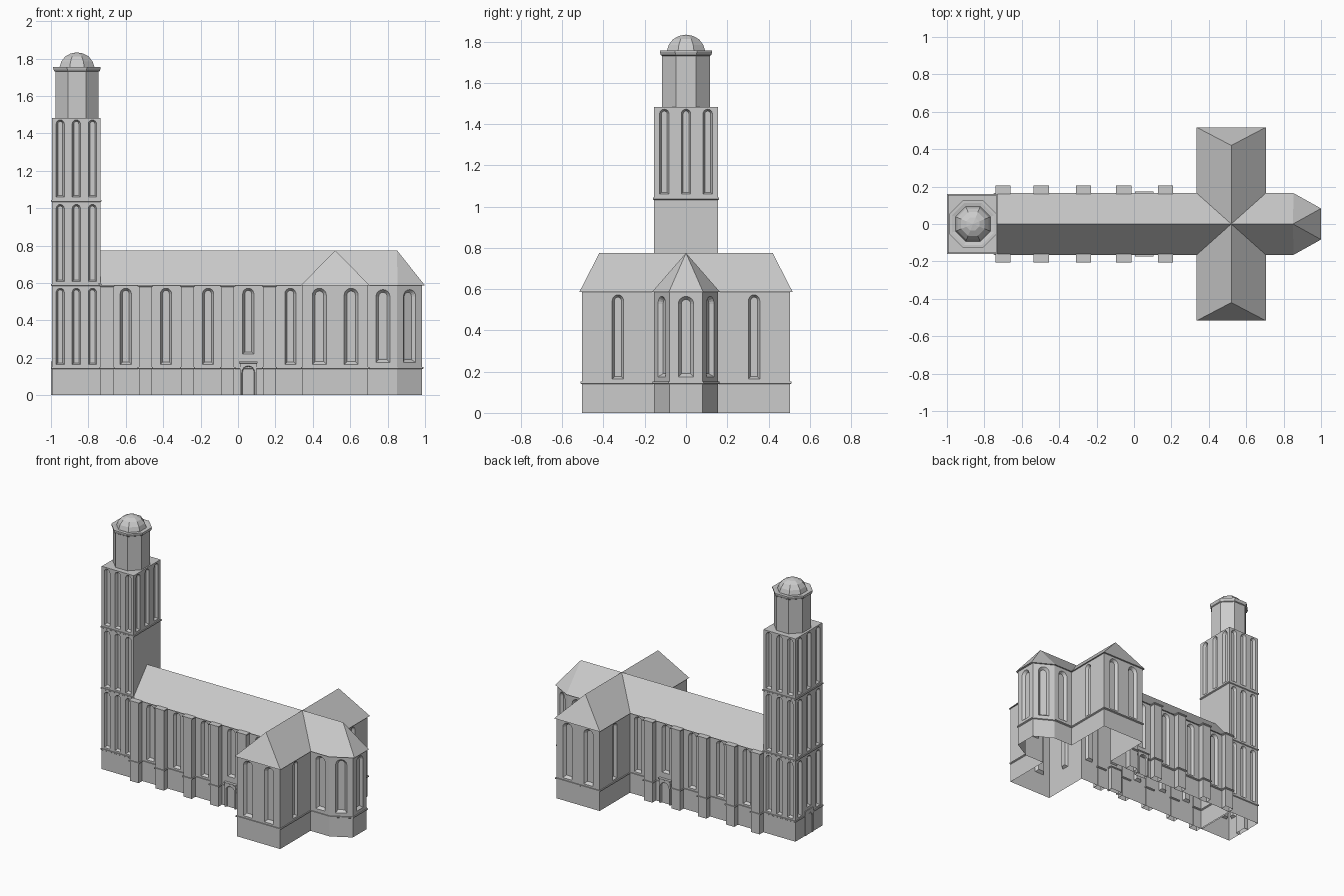
import bpy, bmesh, math
from mathutils import Vector

if "Cube" in bpy.data.objects:
    bpy.data.objects.remove(bpy.data.objects["Cube"])


def add_object(name, bm, fix=True):
    if fix:
        bmesh.ops.recalc_face_normals(bm, faces=bm.faces[:])
    me = bpy.data.meshes.new(name)
    bm.to_mesh(me)
    bm.free()
    ob = bpy.data.objects.new(name, me)
    bpy.context.collection.objects.link(ob)
    return ob


def loft(bm, loops, cap_first=True, cap_last=True):
    """Skin closed loops of equal length."""
    vs = [[bm.verts.new(p) for p in lp] for lp in loops]
    n = len(vs[0])
    for a, b in zip(vs, vs[1:]):
        for i in range(n):
            j = (i + 1) % n
            bm.faces.new((a[i], a[j], b[j], b[i]))
    if cap_first:
        bm.faces.new(vs[0][::-1])
    if cap_last:
        bm.faces.new(vs[-1])


def at(outline, z):
    return [(x, y, z) for x, y in outline]


def rect(x0, x1, y0, y1):
    return [(x0, y0), (x1, y0), (x1, y1), (x0, y1)]


def offset(outline, d):
    """Mitred outward offset of a counter-clockwise outline."""
    res = []
    n = len(outline)
    for i in range(n):
        p, q, r = (Vector(outline[k % n]) for k in (i - 1, i, i + 1))
        e, f = (q - p).normalized(), (r - q).normalized()
        a, b = Vector((e.y, -e.x)), Vector((f.y, -f.x))
        m = q + (a + b) * d / (1 + a.dot(b))
        res.append((m.x, m.y))
    return res


def band(bm, outline, z0, z1, d):
    """Projecting moulding around an outline."""
    o = offset(outline, d)
    loft(bm, [at(outline, z0), at(o, (z0 * 2 + z1) / 3), at(o, z1), at(outline, z1)], False, False)


def niche(bm, x, y, ang, w, z0, z1, depth=0.02, inner=0.6):
    """Arched cutter with splayed sides; ang is the outward direction in degrees."""
    n = Vector((math.cos(math.radians(ang)), math.sin(math.radians(ang)), 0))
    u = Vector((-n.y, n.x, 0))
    zc = z1 - w / 2

    def loop(r, zb, d):
        prof = [(-r, zb), (r, zb)]
        prof += [(r * math.cos(math.pi * k / 8), zc + r * math.sin(math.pi * k / 8)) for k in range(9)]
        return [Vector((x, y, 0)) + u * a + n * d + Vector((0, 0, z)) for a, z in prof]
    r = w / 2
    loft(bm, [loop(r, z0, 0.006), loop(r, z0, 0.0), loop(r * inner, z0 + r * (1 - inner), -depth)])


def carve(ob, cut_bm):
    """Subtract cutters, then open the underside."""
    cutter = add_object("cutter", cut_bm)
    cutter.hide_render = True
    mod = ob.modifiers.new("niches", 'BOOLEAN')
    mod.object, mod.operation, mod.solver = cutter, 'DIFFERENCE', 'EXACT'
    dg = bpy.context.evaluated_depsgraph_get()
    me = bpy.data.meshes.new_from_object(ob.evaluated_get(dg))
    ob.modifiers.clear()
    bm = bmesh.new()
    bm.from_mesh(me)
    low = [f for f in bm.faces if all(v.co.z < 1e-4 for v in f.verts)]
    bmesh.ops.delete(bm, geom=low, context='FACES')
    bm.to_mesh(me)
    bm.free()
    ob.data = me
    bpy.data.objects.remove(cutter)


EAVE, RIDGE, STRING = 0.59, 0.775, 0.145
W = 0.155
half = [(-0.745, -W), (0.345, -W), (0.345, -0.505), (0.695, -0.505), (0.695, -W), (0.85, -W), (0.985, -0.08)]
plan = half + [(x, -y) for x, y in reversed(half)]

# church walls: nave, transept and apse in one outline
bm = bmesh.new()
loft(bm, [at(plan, 0), at(plan, EAVE)])
church = add_object("church_walls", bm)
cut = bmesh.new()
niche(cut, 0.985, 0, 0, 0.075, 0.175, 0.565)
for s in (-1, 1):
    for x in (-0.60, -0.385, -0.16, 0.055, 0.28):
        niche(cut, x, s * W, 90 * s, 0.06, 0.22 if x == 0.055 else 0.165, 0.572)
    for x in (0.435, 0.605):
        niche(cut, x, s * 0.505, 90 * s, 0.075, 0.165, 0.572)
    for x, a in ((0.345, 180), (0.695, 0)):
        niche(cut, x, s * 0.33, a, 0.055, 0.165, 0.572)
    niche(cut, 0.775, s * W, 90 * s, 0.075, 0.175, 0.565)
    niche(cut, 0.9175, s * 0.1175, 61 * s, 0.075, 0.175, 0.565)
carve(church, cut)

# string course
bm = bmesh.new()
band(bm, plan, STRING - 0.006, STRING + 0.006, 0.007)
add_object("church_string_course", bm, False)

# roofs: nave with polygonal apse end, hipped transept
bm = bmesh.new()
e = EAVE - 0.004
pts = [(-0.745, -0.165, e), (0.853, -0.165, e), (1.0, -0.083, e), (1.0, 0.083, e), (0.853, 0.165, e),
       (-0.745, 0.165, e), (-0.745, 0, RIDGE), (0.85, 0, RIDGE)]
v = [bm.verts.new(p) for p in pts]
for f in ((0, 1, 7, 6), (1, 2, 7), (2, 3, 7), (3, 4, 7), (4, 5, 6, 7), (5, 0, 6), (5, 4, 3, 2, 1, 0)):
    bm.faces.new([v[i] for i in f])
add_object("nave_roof", bm)
bm = bmesh.new()
v = [bm.verts.new(p) for p in at(rect(0.335, 0.705, -0.517, 0.517), e)]
v += [bm.verts.new((0.52, y, RIDGE)) for y in (-0.42, 0.42)]
for f in ((0, 1, 4), (1, 2, 5, 4), (2, 3, 5), (3, 0, 4, 5), (3, 2, 1, 0)):
    bm.faces.new([v[i] for i in f])
add_object("transept_roof", bm)

# buttresses with caps and strings
bm = bmesh.new()
for s in (-1, 1):
    for x in (-0.70, -0.495, -0.27, -0.055, 0.168):
        y0, y1 = sorted((s * (W - 0.005), s * 0.198))
        o = rect(x - 0.034, x + 0.034, y0, y1)
        loft(bm, [at(o, 0), at(o, EAVE)], False, True)
        band(bm, o, STRING - 0.006, STRING + 0.006, 0.007)
        band(bm, o, EAVE - 0.012, EAVE, 0.007)
add_object("buttresses", bm)

# tower
TX0, TX1 = -0.994, -0.735
TC = (TX0 + TX1) / 2
tower_plan = rect(TX0, TX1, -W, W)
bm = bmesh.new()
loft(bm, [at(tower_plan, 0), at(tower_plan, 1.482)])
tower = add_object("tower", bm)
cut = bmesh.new()
for k, (z0, z1) in enumerate(((0.163, 0.572), (0.608, 1.02), (1.06, 1.472))):
    for i in (-1, 0, 1):
        for s in (-1, 1):
            niche(cut, TC + i * 0.086, s * W, 90 * s, 0.044, z0, z1)
        zb = 0.2 if k == 0 and i == 0 else z0
        niche(cut, TX0, i * 0.105, 180, 0.046, zb, z1)
        if k == 2:
            niche(cut, TX1, i * 0.105, 0, 0.046, z0, z1)
carve(tower, cut)
bm = bmesh.new()
for z in (STRING, EAVE, 1.038):
    band(bm, tower_plan, z - 0.006, z + 0.006, 0.006)
add_object("tower_string_courses", bm, False)

# octagonal lantern, cornice and dome
bm = bmesh.new()
c8 = math.cos(math.pi / 8)
loops = []
for a, z in ((0.116, 1.478), (0.116, 1.73), (0.122, 1.734), (0.127, 1.748), (0.127, 1.756), (0.112, 1.756),
             (0.094, 1.752), (0.084, 1.783), (0.063, 1.811), (0.034, 1.827), (0.002, 1.833)):
    loops.append([(-0.861 + a / c8 * math.cos(math.pi * (2 * k + 1) / 8),
                   a / c8 * math.sin(math.pi * (2 * k + 1) / 8), z) for k in range(8)])
loft(bm, loops)
add_object("lantern_and_dome", bm)

# portals: two on the nave, one on the tower
for name, x, y, ang, out in (("south_portal", 0.055, -W, -90, 0.015), ("north_portal", 0.055, W, 90, 0.015),
                             ("west_portal", TX0, 0, 180, 0.006)):
    dx, dy = round(math.cos(math.radians(ang))), round(math.sin(math.radians(ang)))
    fx, fy = x + dx * out, y + dy * out
    hx, hy = 0.045 * abs(dy), 0.045 * abs(dx)
    bx, by = x - dx * 0.03, y - dy * 0.03
    o = rect(min(fx, bx) - hx, max(fx, bx) + hx, min(fy, by) - hy, max(fy, by) + hy)
    bm = bmesh.new()
    loft(bm, [at(o, 0), at(o, 0.18)])
    portal = add_object(name, bm)
    cut = bmesh.new()
    niche(cut, fx, fy, ang, 0.07, -0.02, 0.157, out - 0.002, 0.88)
    carve(portal, cut)
    if out > 0.01:
        bm = bmesh.new()
        band(bm, o, 0.17, 0.18, 0.005)
        add_object(name + "_cap", bm, False)
